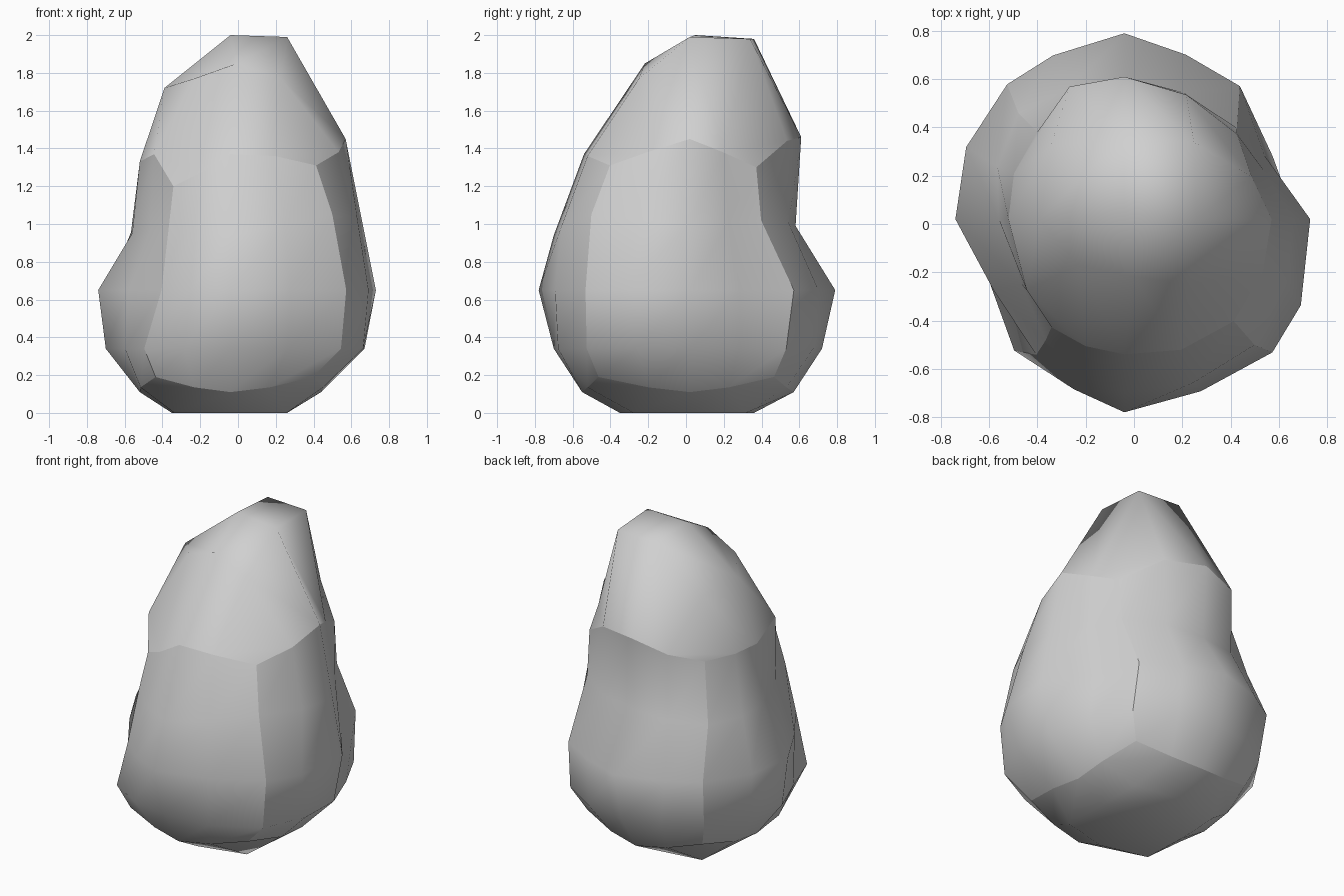
import bpy, bmesh
from math import pi, sin, cos, radians

cube = bpy.data.objects.get("Cube")
if cube:
    bpy.data.objects.remove(cube, do_unlink=True)

CENTRE_X, CENTRE_Y = -0.04, 0.02

stone = bpy.data.materials.new("stone_grey")
stone.use_nodes = True
grey = (0.63, 0.63, 0.63, 1)
stone.diffuse_color = grey
stone.node_tree.nodes["Principled BSDF"].inputs["Base Color"].default_value = grey

# Radii of each level, counterclockwise from +x in eighths of a turn
# (even entries are side middles, odd entries are corners)
base_inner = [.30, .42, .34, .42, .31, .42, .37, .42]
side_levels = [
    [.48, .61, .55, .61, .48, .63, .57, .65],
    [.71, .71, .70, .69, .66, .71, .72, .80],
    [.77, .73, .77, .74, .70, .67, .80, .825],
    [.70, .60, .56, .62, .52, .60, .72, .75],
    [.61, .585, .59, .51, .48, .54, .56, .62],
]
crown_inner = [.30, .43, .34, .43, .35, .27, .24, .38]

# Hollows and bulges between the corners, as factors by position in the ring
chips = [
    {i: .95 for i in range(1, 16, 2)},
    {1: .94, 9: .9},
    {1: .85, 3: .97, 5: .98, 9: .9, 13: .96, 15: 1.02},
    {1: .94, 9: .9},
    {1: .93, 3: .98, 5: 1.08, 9: .98},
]

# Degrees by which the four corners of each level lean round the axis
leans = [[2, -3, 6, -3], [1, -3, 5, 2], [4, -4, 12, 3], [-6, 0, 12, 1], [-8, 0, 11, 2]]

# Further turns, in degrees, of single points between the corners
slides = [{}, {}, {5: 3, 15: -5}, {9: 4}, {9: 8}]

# Heights that follow the same directions
foot_heights = [.11, .135, .19, .135] * 4
rim_heights = [1.45, 1.38, 1.3, 1.44, 1.46, 1.4, 1.32, 1.33,
               1.33, 1.37, 1.2, 1.27, 1.37, 1.36, 1.31, 1.38]
crown_heights = [1.99, 1.98, 1.98, 1.7, 1.72, 1.77, 1.85, 1.77]


def doubled(values):
    """Insert a midpoint between neighbours of a closed ring."""
    result = []
    for i, value in enumerate(values):
        result += [value, (value + values[(i + 1) % len(values)]) / 2]
    return result


def make_ring(bm, radii, heights, lean, slide):
    """A ring of vertices whose corners lean round the axis."""
    count = len(radii)
    side = count // 4
    verts = []
    for i, (radius, height) in enumerate(zip(radii, heights)):
        nearness = 1 - abs(i % side - side / 2) / (side / 2)
        turn = lean[i // side] * nearness + slide.get(i, 0)
        angle = 2 * pi * i / count + radians(turn)
        verts.append(bm.verts.new((CENTRE_X + radius * cos(angle),
                                   CENTRE_Y + radius * sin(angle), height)))
    return verts


def cap(bm, outer, inner, centre):
    """Close a ring of sixteen with a four by four grid of quads."""
    for c in (1, 3, 5, 7):
        o = [outer[(2 * c + k) % 16] for k in range(-2, 3)]
        before, corner, after = inner[c - 1], inner[c], inner[(c + 1) % 8]
        for quad in ((o[1], o[2], o[3], corner), (corner, o[3], o[4], after),
                     (before, o[0], o[1], corner), (before, corner, after, centre)):
            bm.faces.new(quad)


bm = bmesh.new()

# Sides
belly_heights = doubled([1.0, 1.02, .99, .96, .95, .98, .94, 1.05])
level_heights = [foot_heights, [.34] * 16, [.65] * 16, belly_heights, rim_heights]
rings = []
for level, heights, chip, lean, slide in zip(side_levels, level_heights, chips, leans, slides):
    radii = [r * chip.get(i, 1) for i, r in enumerate(doubled(level))]
    rings.append(make_ring(bm, radii, heights, lean, slide))
for lower, upper in zip(rings, rings[1:]):
    for i in range(16):
        j = (i + 1) % 16
        bm.faces.new((lower[i], lower[j], upper[j], upper[i]))

# Base and crown
base = make_ring(bm, base_inner, [0] * 8, [0] * 4, {})
cap(bm, rings[0], base, bm.verts.new((CENTRE_X, CENTRE_Y, 0)))
crown = make_ring(bm, crown_inner, crown_heights, [3, 0, 0, 0], {6: 8})
cap(bm, rings[-1], crown, bm.verts.new((CENTRE_X, .05, 2)))

bmesh.ops.recalc_face_normals(bm, faces=bm.faces)

# Smooth panels that meet in hard edges
for face in bm.faces:
    face.smooth = True


def harden(a, b):
    bm.edges.get((a, b)).smooth = False


for ring in (rings[0], rings[-1]):
    for i in range(16):
        harden(ring[i - 1], ring[i])
for lower, upper in zip(rings, rings[1:]):
    for corner in (2, 6, 10, 14):
        harden(lower[corner], upper[corner])

mesh = bpy.data.meshes.new("boulder")
bm.to_mesh(mesh)
bm.free()
mesh.materials.append(stone)
boulder = bpy.data.objects.new("boulder", mesh)
bpy.context.collection.objects.link(boulder)
